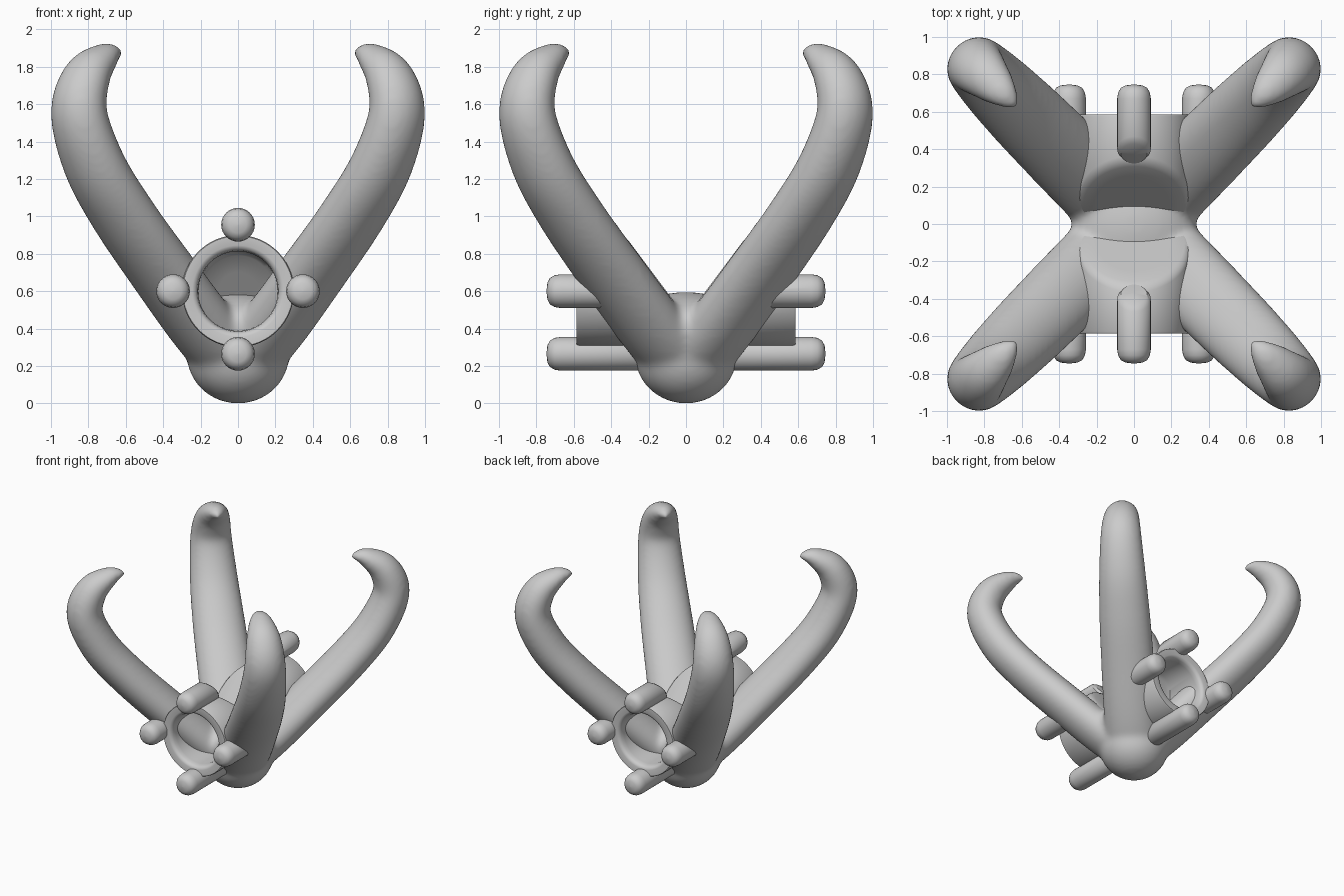
import bpy, bmesh, math
from mathutils import Vector

if "Cube" in bpy.data.objects:
    bpy.data.objects.remove(bpy.data.objects["Cube"])


def loft(bm, rings):
    """Skin a list of closed rings and cap both ends."""
    vs = [[bm.verts.new(p) for p in ring] for ring in rings]
    n = len(vs[0])
    for a, b in zip(vs, vs[1:]):
        for i in range(n):
            bm.faces.new((a[i], a[(i + 1) % n], b[(i + 1) % n], b[i]))
    bm.faces.new(vs[0][::-1])
    bm.faces.new(vs[-1])


def make_object(name, bm):
    bmesh.ops.recalc_face_normals(bm, faces=bm.faces)
    me = bpy.data.meshes.new(name)
    bm.to_mesh(me)
    bm.free()
    ob = bpy.data.objects.new(name, me)
    bpy.context.collection.objects.link(ob)
    bpy.ops.object.select_all(action='DESELECT')
    ob.select_set(True)
    bpy.context.view_layer.objects.active = ob
    return ob


def catmull(p, steps=6):
    """Smooth the control points of the claw."""
    q = [2 * p[0] - p[1]] + p + [2 * p[-1] - p[-2]]
    out = []
    for i in range(1, len(q) - 2):
        a, b, c, d = q[i - 1:i + 3]
        for s in range(steps):
            t = s / steps
            out.append(0.5 * (2 * b + (c - a) * t + (2 * a - 5 * b + 4 * c - d) * t * t
                              + (3 * b - a - 3 * c + d) * t ** 3))
    return out + [p[-1]]


# Four-claw body: x=y offset, height, in-plane radius, sideways radius
claw = [Vector(v) for v in (
    (0.00, 0.20, .165, .225), (0.18, 0.40, .158, .22), (0.40, 0.70, .154, .215),
    (0.61, 1.00, .152, .205), (0.765, 1.27, .150, .187), (0.850, 1.55, .141, .163),
    (0.81, 1.745, .122, .14), (0.72, 1.848, .080, .098), (0.66, 1.874, .044, .055),
    (0.622, 1.862, .014, .014))]
pts = catmull(claw)
bm = bmesh.new()
for k in range(4):
    ang = math.pi / 4 + k * math.pi / 2
    out = Vector((math.cos(ang), math.sin(ang), 0))
    side = Vector((-out.y, out.x, 0))
    rings = []
    for i, p in enumerate(pts):
        a, b = pts[max(i - 1, 0)], pts[min(i + 1, len(pts) - 1)]
        dr, dz = (b.x - a.x) * math.sqrt(2), b.y - a.y
        length = math.hypot(dr, dz)
        nrm = (out * dz - Vector((0, 0, dr))) / length
        c = out * p.x * math.sqrt(2) + Vector((0, 0, p.y))
        rings.append([c + nrm * p.z * math.cos(t) + side * p.w * math.sin(t)
                      for t in [j * math.tau / 32 for j in range(32)]])
    loft(bm, rings)
# Rounded hub where the claws meet: lower bowl and upper filler (z, radius, half height)
for cz, r, h in ((.26, .275, .262), (.41, .335, .185)):
    for v in bmesh.ops.create_uvsphere(bm, u_segments=48, v_segments=24, radius=1)['verts']:
        v.co = Vector((v.co.x * r, v.co.y * r, v.co.z * h + cz))
body = make_object("claw_body", bm)
m = body.modifiers.new("fuse", 'REMESH')
m.mode = 'VOXEL'
m.voxel_size = 0.016
m.use_smooth_shade = True
m = body.modifiers.new("blend", 'SMOOTH')
m.factor = 0.5
m.iterations = 28


def slant(z, off):
    """Inner end of the barrel parts follows the slope of the claws."""
    return -max(0.02, 0.09 + (z - 0.58) * 0.75) - off


def barrel_part(name, cx, cz, profile, n=40):
    """Revolve (radius, y, follows_slant) about a y axis, mirrored to the back."""
    bm = bmesh.new()
    rings = []
    for r, y, follow in profile:
        ring = []
        for j in range(n):
            t = j * math.tau / n
            z = cz + r * math.sin(t)
            ring.append((cx + r * math.cos(t), slant(z, y) if follow else y, z))
        rings.append(ring)
    loft(bm, rings)
    ob = make_object(name, bm)
    bpy.ops.object.shade_smooth_by_angle(angle=math.radians(40))
    m = ob.modifiers.new("mirror", 'MIRROR')
    m.use_axis = (False, True, False)
    m.use_mirror_merge = False


# Open tube with a plugged, slanted inner end
barrel_part("tube", 0, 0.6, [
    (.002, 0, True), (.1, 0, True), (.19, 0, True), (.27, 0, True), (.292, .012, True),
    (.3, .035, True), (.3, -.575, False), (.295, -.585, False), (.245, -.585, False),
    (.228, -.578, False), (.218, -.56, False), (.213, -.53, False), (.21, .05, True),
    (.19, .035, True), (.1, .035, True), (.002, .035, True)], 64)


# Four round pins around the tube; the side pins end inside the claws
def pin(off):
    return [(.002, off, True), (.07, off + .005, True), (.09, off + .03, True),
            (.09, -.67, False), (.085, -.702, False), (.07, -.728, False),
            (.045, -.741, False), (.002, -.746, False)]


for name, cx, cz, off in (("top_pin", 0, .955, 0), ("bottom_pin", 0, .265, .1),
                          ("left_pin", -.347, .6, .22), ("right_pin", .347, .6, .22)):
    barrel_part(name, cx, cz, pin(off), 32)
